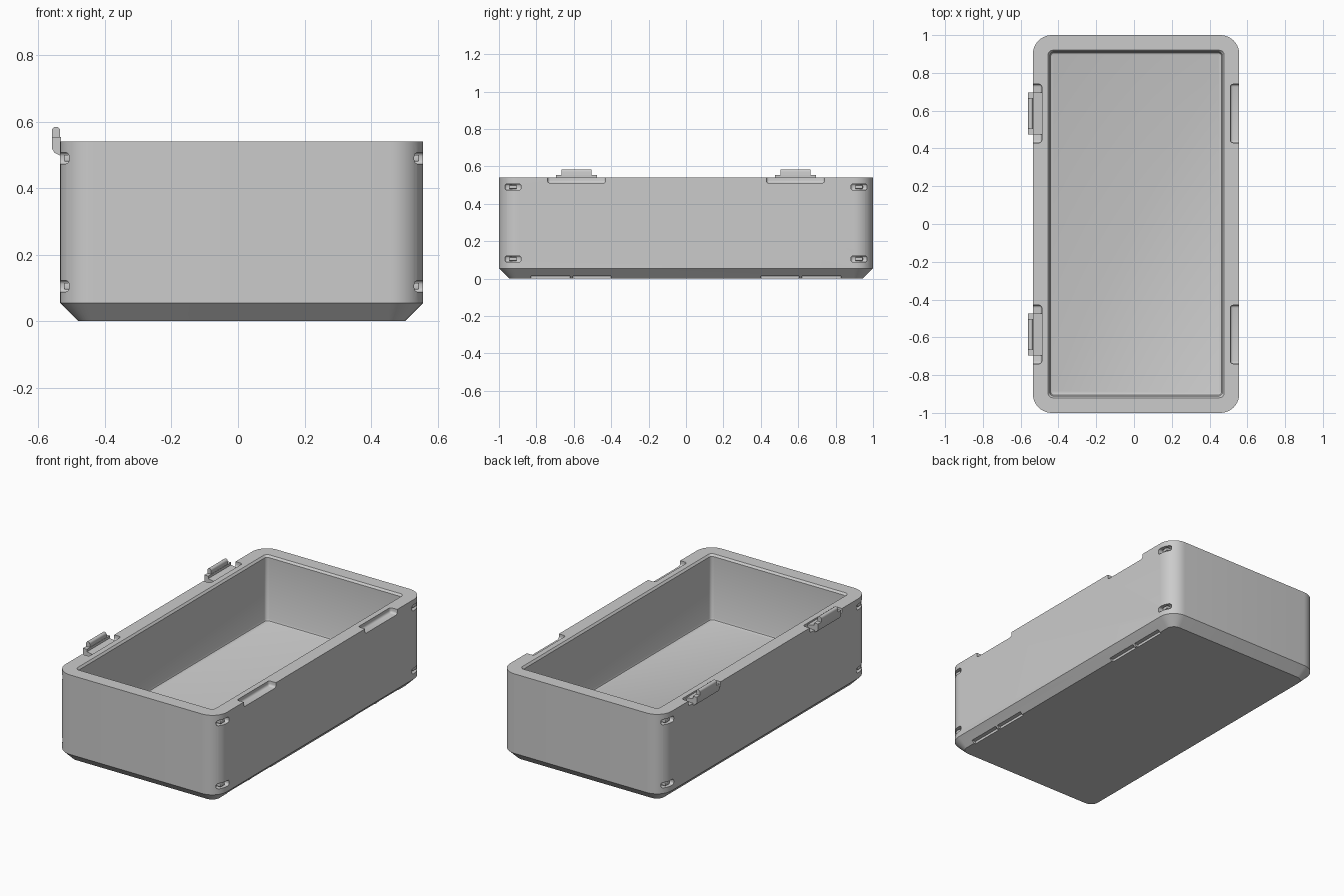
import bpy, bmesh, math

cube = bpy.data.objects.get("Cube")
if cube:
    bpy.data.objects.remove(cube, do_unlink=True)

grey = bpy.data.materials.new("light_grey")
grey.use_nodes = True
colour = (0.6, 0.6, 0.6, 1)
grey.diffuse_color = colour
grey.node_tree.nodes["Principled BSDF"].inputs["Base Color"].default_value = colour

CX = 0.011            # tray centre in x
HX, HY = 0.546, 1.0   # outer half sizes
TOP = 0.54


def finish(name, bm):
    bmesh.ops.recalc_face_normals(bm, faces=bm.faces)
    mesh = bpy.data.meshes.new(name)
    bm.to_mesh(mesh)
    bm.free()
    mesh.materials.append(grey)
    obj = bpy.data.objects.new(name, mesh)
    bpy.context.collection.objects.link(obj)
    return obj


def activate(obj):
    bpy.ops.object.select_all(action='DESELECT')
    obj.select_set(True)
    bpy.context.view_layer.objects.active = obj


def smooth(obj):
    activate(obj)
    bpy.ops.object.shade_smooth_by_angle(angle=math.radians(30))


def ring(bm, inset, radius, z, seg=10):
    """Rounded rectangle of vertices, inset from the outer wall."""
    verts = []
    for k, (sx, sy) in enumerate([(1, 1), (-1, 1), (-1, -1), (1, -1)]):
        for i in range(seg + 1):
            a = math.pi / 2 * (k + i / seg)
            x = sx * (HX - inset - radius) + radius * math.cos(a)
            y = sy * (HY - inset - radius) + radius * math.sin(a)
            verts.append(bm.verts.new((CX + x, y, z)))
    return verts


def add_box(bm, x, y, z, bevel=0.0):
    """Box between (low, high) pairs, optionally with rounded edges."""
    new = bmesh.ops.create_cube(bm, size=1)["verts"]
    for v in new:
        v.co = [(lo + hi) / 2 + c * (hi - lo) for (lo, hi), c in zip((x, y, z), v.co)]
    if bevel:
        edges = list({e for v in new for e in v.link_edges})
        bmesh.ops.bevel(bm, geom=edges, offset=bevel, segments=4, profile=0.5, affect='EDGES')


def prism(name, profile, y0, y1):
    """Extrude an x-z outline along y."""
    bm = bmesh.new()
    face = bm.faces.new([bm.verts.new((x, y0, z)) for x, z in profile])
    out = bmesh.ops.extrude_face_region(bm, geom=[face])["geom"]
    for v in out:
        if isinstance(v, bmesh.types.BMVert):
            v.co.y = y1
    return finish(name, bm)


# Tray body: chamfered foot, straight walls, rim, cavity and filleted floor
FLOOR = 0.14
bm = bmesh.new()
levels = [(0.055, 0.05, 0), (0, 0.1, 0.055), (0, 0.1, TOP),
          (0.08, 0.025, TOP), (0.09, 0.02, TOP - 0.012),
          (0.09, 0.02, FLOOR + 0.014), (0.094, 0.018, FLOOR + 0.004),
          (0.104, 0.012, FLOOR)]
rings = [ring(bm, *level) for level in levels]
for a, b in zip(rings, rings[1:]):
    for i in range(len(a)):
        j = (i + 1) % len(a)
        bm.faces.new((a[i], a[j], b[j], b[i]))
bm.faces.new(rings[0])
bm.faces.new(rings[-1])
tray = finish("tray_body", bm)

# Cutters: latch notches in the rim, strap slots at corners, foot slots
bm = bmesh.new()
RIGHT, LEFT = CX + HX, CX - HX
for s in (1, -1):
    y = sorted((s * 0.43, s * 0.74))
    add_box(bm, (RIGHT - 0.047, RIGHT + 0.05), y, (0.51, 0.6), 0.014)
    add_box(bm, (LEFT - 0.05, LEFT + 0.047), y, (0.51, 0.6), 0.014)
    for lo, hi in ((0.40, 0.605), (0.62, 0.83)):
        add_box(bm, (RIGHT - 0.065, RIGHT), sorted((s * lo, s * hi)), (-0.05, 0.015))
    for z in (0.49, 0.105):
        for x in (RIGHT, LEFT):
            add_box(bm, (x - 0.042, x + 0.042), sorted((s * 0.882, s * 0.968)),
                    (z - 0.017, z + 0.017), 0.012)
cutter = finish("cutter", bm)
cut = tray.modifiers.new("cuts", 'BOOLEAN')
cut.operation = 'DIFFERENCE'
cut.solver = 'EXACT'
cut.object = cutter
activate(tray)
bpy.ops.object.modifier_apply(modifier=cut.name)
bpy.data.objects.remove(cutter, do_unlink=True)
smooth(tray)

# Bars bridging the strap slots
bm = bmesh.new()
for s in (1, -1):
    for z in (0.49, 0.105):
        for x, d in ((RIGHT, -1), (LEFT, 1)):
            add_box(bm, sorted((x + d * 0.012, x + d * 0.05)),
                    sorted((s * 0.905, s * 0.945)), (z - 0.01, z + 0.01), 0.004)
smooth(finish("strap_bars", bm))

# Latches: hooked base with a narrower rounded finger lip
base = [(-0.488, 0.505), (-0.533, 0.497), (-0.552, 0.506), (-0.56, 0.52),
        (-0.56, 0.553), (-0.533, 0.553), (-0.533, 0.538), (-0.488, 0.53)]
lip = [(-0.535, 0.54), (-0.56, 0.54)]
for i in range(9):
    a = math.pi * (1 - i / 8)
    lip.append((-0.5475 + 0.0125 * math.cos(a), 0.572 + 0.0125 * math.sin(a)))
for name, s in (("back", 1), ("front", -1)):
    mid = s * 0.585
    smooth(prism(name + "_latch_base", base, mid - 0.11, mid + 0.11))
    smooth(prism(name + "_latch_lip", lip, mid - 0.08, mid + 0.08))
